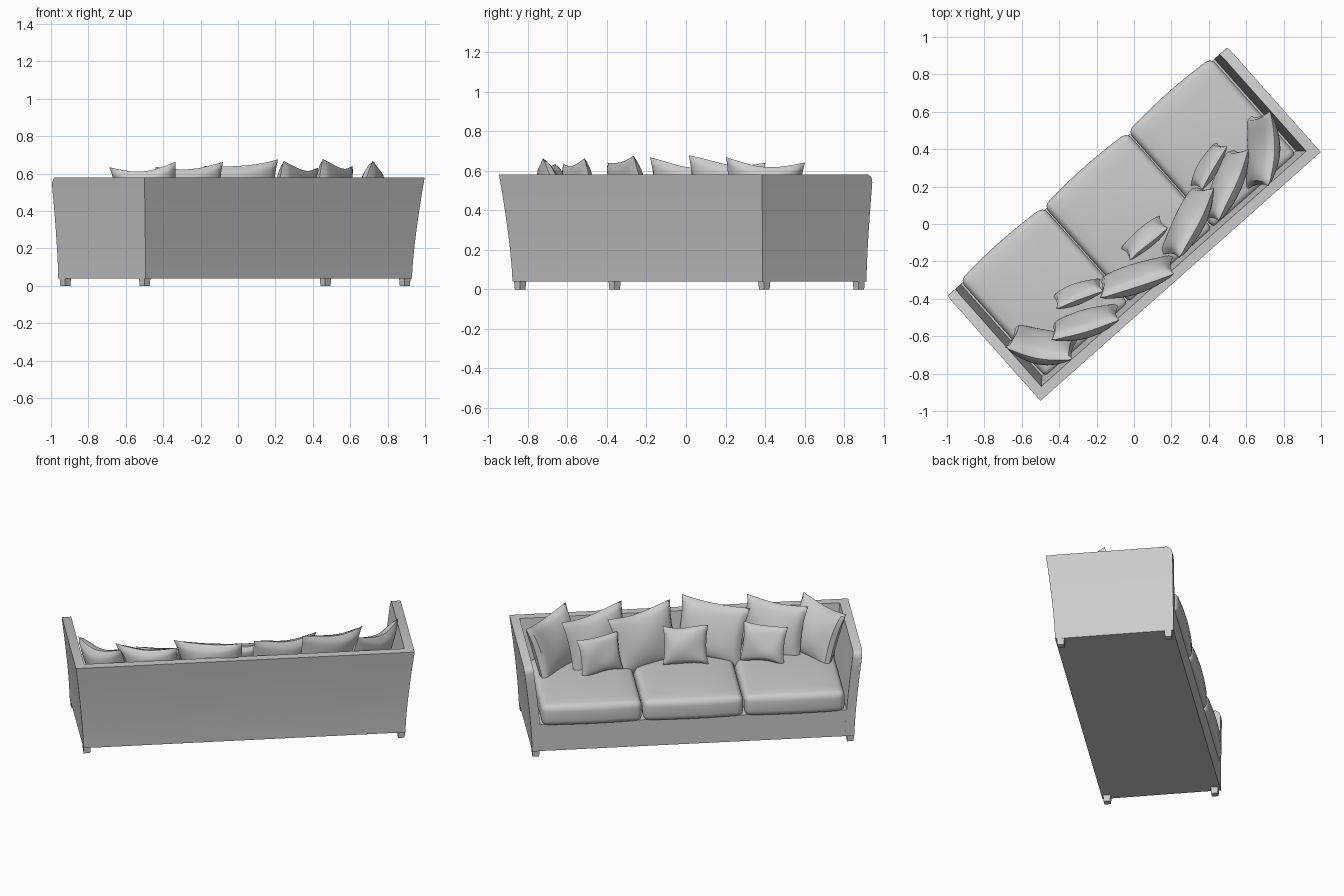
import bpy, bmesh, math, random
from mathutils import Matrix, Vector

random.seed(4)
if "Cube" in bpy.data.objects:
    bpy.data.objects.remove(bpy.data.objects["Cube"], do_unlink=True)

# One plain upholstery colour for the whole sofa
GREY = (0.6, 0.6, 0.6, 1.0)
fabric = bpy.data.materials.new("light grey fabric")
fabric.use_nodes = True
fabric.diffuse_color = GREY
fabric.node_tree.nodes["Principled BSDF"].inputs["Base Color"].default_value = GREY

# The sofa stands turned on the floor; parts are built along its own axes
TURN = Matrix.Rotation(math.radians(41.6), 4, 'Z')
FLOOR, TOP, SEAT = 0.04, 0.58, 0.2


def finish(name, bm, local=Matrix.Identity(4)):
    bmesh.ops.recalc_face_normals(bm, faces=bm.faces)
    mesh = bpy.data.meshes.new(name)
    bm.to_mesh(mesh)
    bm.free()
    mesh.materials.append(fabric)
    mesh.shade_smooth()
    mesh.set_sharp_from_angle(angle=math.radians(40))
    obj = bpy.data.objects.new(name, mesh)
    bpy.context.collection.objects.link(obj)
    obj.matrix_world = TURN @ local
    return obj


def round_edges(bm, width, segments):
    sharp = [e for e in bm.edges if len(e.link_faces) == 2 and e.calc_face_angle() > 0.8]
    bmesh.ops.bevel(bm, geom=sharp, offset=width, segments=segments,
                    profile=0.5, affect='EDGES', clamp_overlap=True)


def box(low, high):
    bm = bmesh.new()
    bmesh.ops.create_cube(bm, size=1)
    for v in bm.verts:
        v.co = Vector([(a + b) / 2 + c * (b - a) for a, b, c in zip(low, high, v.co)])
    return bm


# Arms and back: a U-shaped outline lofted upwards with an outward flare
def u_outline(z):
    f = ((z - FLOOR) / (TOP - FLOOR)) ** 1.4
    side, back, wall = 0.952 + 0.05 * f, -0.328 - 0.047 * f, 0.055
    drop = max(0, z - 0.54) / (TOP - 0.54)
    front = 0.375 - 0.03 * drop ** 2.5
    half = [(side, back), (side, front), (side - wall, front), (side - wall, back + wall)]
    return half + [(-x, y) for x, y in reversed(half)]


bm = bmesh.new()
levels = [FLOOR, 0.13, 0.22, 0.31, 0.4, 0.48, 0.54, 0.56, 0.572, TOP]
rings = [[bm.verts.new((x, y, z)) for x, y in u_outline(z)] for z in levels]
for low, high in zip(rings, rings[1:]):
    for i in range(8):
        j = (i + 1) % 8
        bm.faces.new((low[i], low[j], high[j], high[i]))
for ring in (rings[0], rings[-1]):
    for a, b, c, d in ((0, 1, 2, 3), (0, 3, 4, 7), (4, 5, 6, 7)):
        bm.faces.new((ring[a], ring[b], ring[c], ring[d]))
round_edges(bm, 0.008, 2)
finish("arms_and_back", bm)

# Seat base and front rail
bm = box((-0.91, -0.31, FLOOR), (0.91, 0.374, SEAT + 0.01))
finish("seat_base", bm)

# Tapered feet
for side in (-1, 1):
    for place, y in (("back", -0.296), ("front", 0.343)):
        bm = bmesh.new()
        bmesh.ops.create_cone(bm, cap_ends=True, segments=4, radius1=0.027,
                              radius2=0.031, depth=FLOOR + 0.005)
        spot = Matrix.Translation((side * 0.93, y, (FLOOR + 0.005) / 2))
        finish(place + ("_left_foot" if side > 0 else "_right_foot"), bm,
               spot @ Matrix.Rotation(math.pi / 4, 4, 'Z'))

# Three crowned seat cushions
for name, x in (("right", -0.6), ("middle", 0), ("left", 0.6)):
    w, d, h = 0.297, 0.345, 0.065
    bm = bmesh.new()
    bmesh.ops.create_cube(bm, size=2)
    bmesh.ops.scale(bm, vec=(w, d, h), verts=bm.verts)
    round_edges(bm, 0.035, 4)
    long_edges = [e for e in bm.edges if e.calc_length() > 0.2]
    bmesh.ops.subdivide_edges(bm, edges=long_edges, cuts=10, use_grid_fill=True)
    for v in bm.verts:
        a, b = v.co.x / w, v.co.y / d
        puff = max(0, 1 - a * a) * max(0, 1 - b * b)
        if v.co.z > 0:
            v.co.z += 0.022 * puff ** 0.7
        if b > 0:
            v.co.y += 0.015 * b * (1 - a * a)
    finish(name + "_seat_cushion", bm, Matrix.Translation((x, 0.045, SEAT + h + 0.003)))


# Throw pillows: two puffed grids welded at a pinched rim
def pillow(name, x, y, z, width, height, thick, yaw, lean, roll, bend):
    bm = bmesh.new()
    phase = random.uniform(0, 6)
    for side in (-1, 1):
        new = bmesh.ops.create_grid(bm, x_segments=20, y_segments=20, size=1)["verts"]
        for v in new:
            a, b = v.co.x, v.co.y
            puff = (max(0, 1 - a * a) * max(0, 1 - b * b)) ** 0.42
            wave = 0.006 * math.sin(3 * a + phase) * math.cos(2.5 * b + phase)
            v.co = (width / 2 * a * (1 - 0.09 * (1 - b * b)),
                    side * thick / 2 * puff + bend * (a * a - 0.4) + wave,
                    height / 2 * b * (1 - 0.09 * (1 - a * a)) + wave)
    bmesh.ops.remove_doubles(bm, verts=bm.verts, dist=0.0005)
    place = Matrix.Translation((x, y, z))
    for angle, axis in ((yaw, 'Z'), (lean, 'X'), (roll, 'Y')):
        place = place @ Matrix.Rotation(math.radians(angle), 4, axis)
    finish(name, bm, place)


LARGE = (0.42, 0.37, 0.13)
SMALL = (0.27, 0.23, 0.09)
pillow("left_corner_pillow", 0.77, -0.16, 0.475, 0.40, 0.36, 0.13, 46, 20, 4, 0.03)
pillow("left_outer_pillow", 0.506, -0.172, 0.475, *LARGE, 25, 14, 5, 0.01)
pillow("left_small_pillow", 0.505, -0.034, 0.455, *SMALL, 18, 16, 2, 0)
pillow("left_inner_pillow", 0.224, -0.185, 0.465, *LARGE, 21, 16, 5, 0.01)
pillow("middle_small_pillow", -0.008, -0.095, 0.46, *SMALL, 0, 20, -2, 0)
pillow("right_inner_pillow", -0.178, -0.225, 0.48, *LARGE, -22, 15, -5, 0.01)
pillow("right_small_pillow", -0.47, -0.08, 0.455, *SMALL, -20, 18, -2, 0)
pillow("right_outer_pillow", -0.546, -0.224, 0.47, 0.38, 0.36, 0.12, -24, 14, -4, 0.01)
pillow("right_corner_pillow", -0.795, -0.16, 0.47, 0.36, 0.36, 0.14, -50, 22, -5, 0.03)
